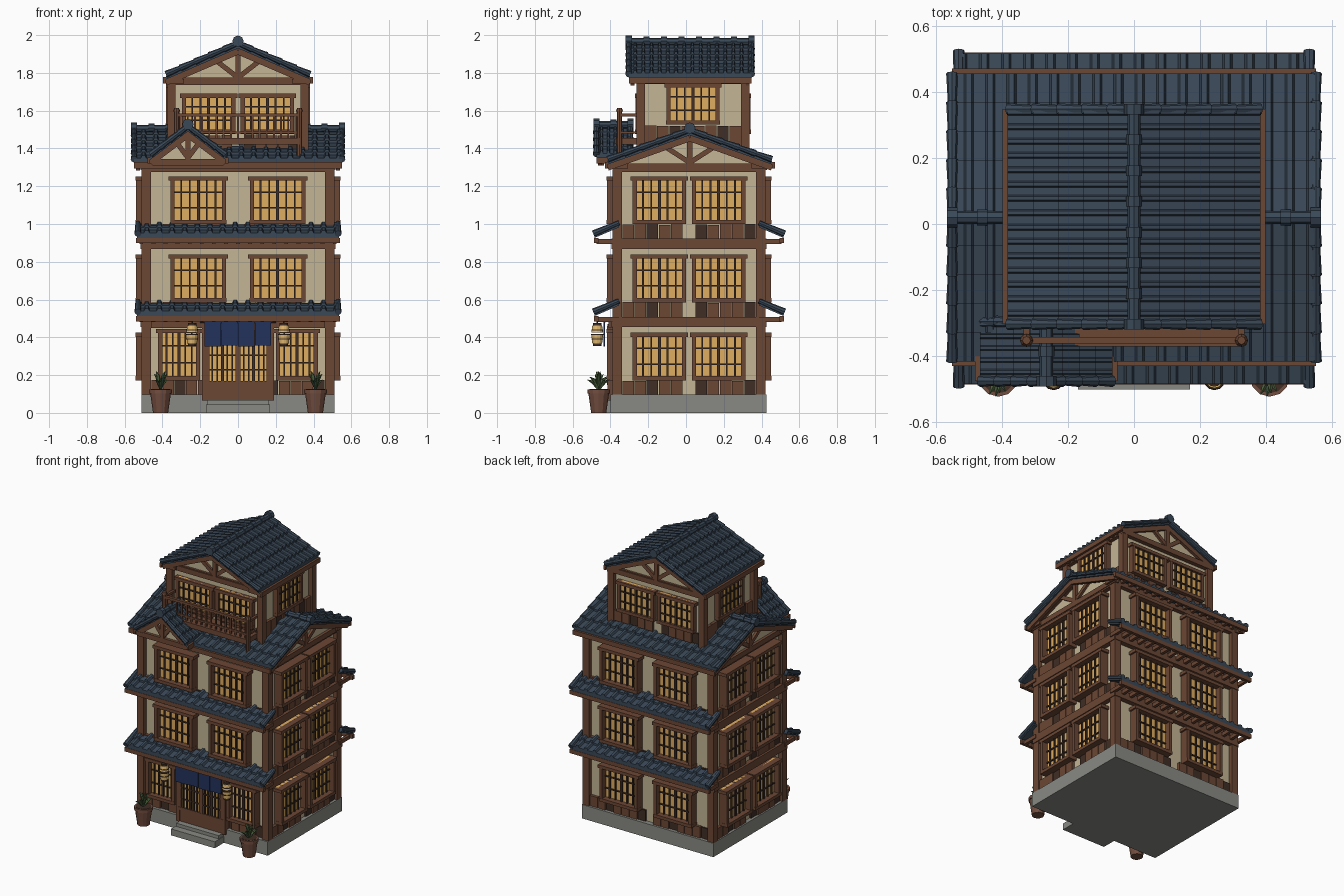
import bpy, bmesh, math, random
from mathutils import Matrix, Vector

if "Cube" in bpy.data.objects:
    bpy.data.objects.remove(bpy.data.objects["Cube"], do_unlink=True)
random.seed(4)
T, ID = Matrix.Translation, Matrix.Identity(4)
CY = 0.016  # centre of the main body in y

COLOURS = {
    "slate_blue_tile": (0.042, 0.065, 0.095), "brown_wood": (0.15, 0.063, 0.035),
    "dark_wood": (0.05, 0.027, 0.018), "cream_plaster": (0.55, 0.46, 0.30),
    "warm_window": (0.74, 0.42, 0.12), "grey_stone": (0.25, 0.25, 0.23),
    "indigo_cloth": (0.016, 0.032, 0.105), "terracotta": (0.17, 0.075, 0.05),
    "leaf_green": (0.07, 0.12, 0.045), "lantern_paper": (0.78, 0.50, 0.17)}
TILE, WOOD, DARK, PLASTER, GLOW, STONE, CLOTH, CLAY, LEAF, PAPER = COLOURS
parts = {}


def mesh_of(name, mat):
    return parts.setdefault(name, (bmesh.new(), mat))[0]


def turn(a):
    return Matrix.Rotation(math.radians(a), 4, 'Z')


def box(name, mat, x, y, z, F=ID):
    c = T([(r[0] + r[1]) / 2 for r in (x, y, z)])
    s = Matrix.Diagonal([abs(r[1] - r[0]) for r in (x, y, z)] + [1])
    bmesh.ops.create_cube(mesh_of(name, mat), size=1, matrix=F @ c @ s)


def beam(name, mat, p, q, w, d, F=ID):
    p, q = Vector(p), Vector(q)
    R = (q - p).to_track_quat('X', 'Z').to_matrix().to_4x4()
    S = Matrix.Diagonal(((q - p).length, w, d, 1))
    bmesh.ops.create_cube(mesh_of(name, mat), size=1, matrix=F @ T((p + q) / 2) @ R @ S)


def rod(name, mat, p, q, r0, r1, F=ID, n=8):
    p, q = Vector(p), Vector(q)
    R = (q - p).to_track_quat('Z', 'Y').to_matrix().to_4x4()
    bmesh.ops.create_cone(mesh_of(name, mat), cap_ends=True, segments=n, radius1=r0,
                          radius2=r1, depth=(q - p).length, matrix=F @ T((p + q) / 2) @ R)


def prism(name, mat, pts, x, F=ID):
    bm = mesh_of(name, mat)
    a, b = [[bm.verts.new(F @ Vector((xx, *p))) for p in pts] for xx in x]
    bm.faces.new(a)
    bm.faces.new(b[::-1])
    for i in range(len(pts)):
        j = (i + 1) % len(pts)
        bm.faces.new((a[i], b[i], b[j], a[j]))


def tiles(name, F, x, y, z, cols, rows):
    """Stepped courses of ribbed tiles running down one slope."""
    bm = mesh_of(name, TILE)
    pitch = (x[1] - x[0]) / cols
    prof = [(x[0] + (c + f) * pitch, h) for c in range(cols)
            for f, h in ((0, 0), (.55, 0), (.65, .014), (.9, .014))] + [(x[1], 0)]
    out = F.to_3x3() @ Vector((0, math.copysign(1, y[1] - y[0]), 1))

    def line(t, lift, rib):
        yy, zz = y[0] + (y[1] - y[0]) * t, z[0] + (z[1] - z[0]) * t + lift
        return [F @ Vector((px, yy, zz + h * rib)) for px, h in prof]

    for k in range(rows):
        up, lo, lip = line(k / rows, 0, 1), line((k + 1) / rows, .014, 1), line((k + 1) / rows, -.004, 0)
        for a, b in ((up, lo), (lo, lip)):
            a, b = [bm.verts.new(v) for v in a], [bm.verts.new(v) for v in b]
            for i in range(len(prof) - 1):
                f = bm.faces.new((a[i], a[i + 1], b[i + 1], b[i]))
                f.normal_update()
                if f.normal.dot(out) < 0:
                    f.normal_flip()


def gable_roof(name, F, x, W, zr, ze, cols, rows, walls):
    """Pitched roof with its ridge along local x, plus timber gable ends."""
    at = lambda t: zr + (ze - zr) * t
    for s in (-1, 1):
        tiles(name + "_tiles", F, x, (0, s * W), (zr, ze), cols, rows)
        prism(name + "_deck", TILE, [(0, zr), (s * W, ze), (s * W, ze - .02), (0, zr - .02)], x, F)
        box(name + "_fascia", WOOD, x, (s * W, s * (W + .015)), (ze - .04, ze - .008), F)
        for i in range(cols):
            c = x[0] + (i + .5) * (x[1] - x[0]) / cols
            box(name + "_rafters", WOOD, (c - .01, c + .01), (s * W * .75, s * W), (ze - .04, ze - .018), F)
        for e, inward in ((x[0], 1), (x[1], -1)):
            for k in range(rows):
                a, b = k / rows, (k + 1) / rows
                rod(name + "_edge_caps", TILE, (e, s * W * a, at(a) + .008), (e, s * W * b, at(b) + .008), .013, .018, F)
            e += inward * .02
            beam(name + "_bargeboards", WOOD, (e, 0, zr - .035), (e, s * W, ze - .035), .02, .035, F)
    # Ridge roll with collars and end caps
    rod(name + "_ridge", TILE, (x[0], 0, zr + .014), (x[1], 0, zr + .014), .02, .02, F)
    n = max(2, round((x[1] - x[0]) / .09))
    for i in range(n + 1):
        c, end = x[0] + (x[1] - x[0]) * i / n, i in (0, n)
        rod(name + "_ridge", TILE, (c - .016, 0, zr + .018), (c + .016, 0, zr + .018),
            .03 if end else .024, .03 if end else .024, F)
    # Plaster infill and truss
    for w in walls:
        o = math.copysign(1, w)
        prism(name + "_gable_wall", PLASTER, [(.02 - W, ze - .03), (W - .02, ze - .03), (0, zr - .02)],
              (w - .01, w + .01), F)
        p = (w, w + o * .03)
        box(name + "_truss", WOOD, p, (-W * .94, W * .94), (ze - .05, ze - .015), F)
        box(name + "_truss", WOOD, p, (-.014, .014), (ze - .02, zr - .02), F)
        for s in (-1, 1):
            beam(name + "_truss", WOOD, (w + o * .014, 0, ze - .01),
                 (w + o * .014, s * W * .38, at(.38)), .024, .026, F)
            beam(name + "_truss", WOOD, (w + o * .014, 0, zr - .03),
                 (w + o * .014, s * W * .92, at(.92) - .03), .024, .026, F)


def window(F, c, h, z0, z1, bars=5, rails=2, d=.06):
    x0, x1 = c - h, c + h
    box("window_panes", GLOW, (x0, x1), (-.02, 0), (z0, z1), F)
    for x in (x0, x1):
        box("window_frames", WOOD, (x - .011, x + .011), (-d, 0), (z0, z1), F)
    for z, e in ((z0 + .008, .012), (z1 - .011, .022)):
        box("window_frames", WOOD, (x0 - e, x1 + e), (-d - .002, 0), (z - .011, z + .011), F)
    for i in range(1, bars + 1):
        x, w = x0 + 2 * h * i / (bars + 1), .008 if i == (bars + 1) / 2 else .0045
        box("window_bars", DARK, (x - w, x + w), (-.03, 0), (z0, z1), F)
    for i in range(1, rails + 1):
        z = z0 + (z1 - z0) * i / (rails + 1)
        box("window_bars", DARK, (x0, x1), (-.028, 0), (z - .004, z + .004), F)


def panels(F, half, z0, z1, gap=0):
    n = round(half * 2 / .062)
    for i in range(n):
        x = -half + (i + .5) * 2 * half / n
        if abs(x) > gap:
            dark, w = i % 4 == 2, half / n - .002
            box("dark_panels" if dark else "wood_panels", DARK if dark else WOOD, (x - w, x + w),
                (-.012 if dark else -.02, .01), (z0, z1 - random.random() * .008), F)


# Stone base, entrance step and main body
box("stone_base", STONE, (-.51, .51), (CY - .415, CY + .41), (0, .097))
box("entrance_step", STONE, (-.17, .17), (-.5, -.39), (0, .045))
box("upper_step", STONE, (-.165, .165), (-.45, -.39), (.04, .068))
box("main_walls", PLASTER, (-.48, .48), (CY - .375, CY + .375), (.09, 1.32))
for sx in (-1, 1):
    for sy in (-1, 1):
        px, py = sx * .485, CY + sy * .38
        box("corner_posts", WOOD, (px - .025, px + .025), (py - .025, py + .025), (.095, 1.31))

# Three storeys on four sides
for a, off, half, c, h in ((0, .375, .46, .21, .136), (90, .48, .355, .157, .13),
                           (180, .375, .46, .21, .136), (270, .48, .355, .157, .13)):
    F = T((0, CY, 0)) @ turn(a) @ T((0, -off, 0))
    for k in range(3):
        z, shop = .175 + k * .4135, a == 0 and k == 0
        panels(F, half, z - .08, z, .18 if shop else 0)
        for s in (-1, 1):
            if shop:
                window(F, s * .312, .1, z, .445, 5)
            else:
                window(F, s * c, h, z, z + .25)
        if k:
            box("floor_beams", WOOD, (-half - .05, half + .05), (-.035, 0), (z - .135, z - .08), F)
    box("floor_beams", WOOD, (-half - .05, half + .05), (-.03, 0), (1.275, 1.31), F)

# Pent roofs over the first two storeys, front and back
for a in (0, 180):
    for zb in (.525, .9385):
        F = T((0, CY, 0)) @ turn(a) @ T((0, 0, zb))
        tiles("pent_roof_tiles", F, (-.535, .535), (-.375, -.5), (.058, 0), 16, 2)
        prism("pent_roof_deck", TILE, [(-.37, .056), (-.5, -.002), (-.5, -.012), (-.37, .044)], (-.535, .535), F)
        for s in (-1, 1):
            rod("pent_roof_caps", TILE, (s * .53, -.37, .068), (s * .53, -.507, .01), .013, .018, F)
        box("pent_fascia", WOOD, (-.54, .54), (-.502, -.48), (-.04, -.012), F)
        for i in range(17):
            x = -.512 + i * .064
            box("pent_rafters", WOOD, (x - .01, x + .01), (-.49, -.37), (-.044, -.018), F)

# Roofs
gable_roof("main_roof", T((0, .02, 0)), (-.55, .55), .435, 1.49, 1.335, 17, 5, (-.485, .485))
gable_roof("top_roof", T((0, .022, 0)) @ turn(90), (-.325, .325), .382, 1.95, 1.785, 15, 5, (-.255, .285))
gable_roof("dormer_roof", T((-.265, -.385, 0)) @ turn(90), (-.09, .09), .2, 1.51, 1.36, 5, 4, (-.05,))

# Top storey
box("top_walls", PLASTER, (-.345, .345), (-.233, .307), (1.33, 1.78))
for sx in (-.352, .352):
    for y in (-.24, .313):
        box("top_posts", WOOD, (sx - .022, sx + .022), (y - .022, y + .022), (1.33, 1.77))
for a, off, half in ((0, .27, .33), (90, .345, .255), (180, .27, .33), (270, .345, .255)):
    F = T((0, .037, 0)) @ turn(a) @ T((0, -off, 0))
    side = a % 180 == 90
    for c in (0,) if side else (-.155, .155):
        window(F, c, .13, *((1.53, 1.745) if side else (1.48, 1.69)), d=.035)
    panels(F, half, 1.4, 1.525 if side else 1.475)
    box("top_beams", WOOD, (-half - .04, half + .04), (-.025, 0), (1.74, 1.775), F)

# Balcony
box("balcony_deck", WOOD, (-.325, .325), (-.37, -.23), (1.42, 1.455))
box("balcony_rail", WOOD, (-.335, .335), (-.362, -.342), (1.568, 1.586))
box("balcony_rail", WOOD, (-.32, .32), (-.358, -.346), (1.478, 1.49))
for i in range(17):
    x = -.304 + i * .038
    box("balcony_balusters", WOOD, (x - .005, x + .005), (-.357, -.347), (1.45, 1.57))
for s in (-.325, .325):
    rod("balcony_posts", WOOD, (s, -.352, 1.36), (s, -.352, 1.6), .014, .014)
    rod("balcony_posts", WOOD, (s, -.352, 1.595), (s, -.352, 1.615), .02, .012)
    box("balcony_rail", WOOD, (s - .009, s + .009), (-.352, -.24), (1.568, 1.584))
    box("balcony_rail", WOOD, (s - .006, s + .006), (-.352, -.24), (1.478, 1.49))

# Sliding entrance doors and shop curtain
box("door_panel", WOOD, (-.17, .17), (-.41, -.35), (.065, .155))
F = T((0, -.385, 0))
for s in (-1, 1):
    window(F, s * .083, .08, .15, .46, 5, 3, .03)
    box("door_posts", WOOD, (s * .165, s * .19), (-.415, -.35), (.065, .47))
box("door_lintel", WOOD, (-.46, .46), (-.41, -.35), (.45, .5))
rod("curtain_rod", WOOD, (-.2, -.432, .485), (.2, -.432, .485), .008, .008)
for i in range(4):
    x = -.178 + i * .089
    box("shop_curtain", CLOTH, (x + .001, x + .087), (-.438, -.43), (.352 + .004 * (i % 2), .488))

# Lanterns and potted plants
for s in (-1, 1):
    x, y = s * .243, -.47
    for p, q in ((.01, 1), (.0, -1)):
        zc = .415 + p
        rod("lantern_shades", PAPER, (x, y, zc), (x, y, .415 + q * .048), .031, .026, n=12)
    for z, r in ((.362, .022), (.39, .0315), (.415, .0325), (.44, .0315), (.468, .022)):
        t = .008 if r < .03 else .0025
        rod("lantern_rings", DARK, (x, y, z - t), (x, y, z + t), r, r, n=12)
    rod("lantern_hooks", DARK, (x, y, .47), (x, y, .5), .004, .004)
    x, y = s * .41, -.462
    rod("plant_pots", CLAY, (x, y, 0), (x, y, .105), .04, .055, n=12)
    rod("plant_pots", CLAY, (x, y, .103), (x, y, .125), .06, .06, n=12)
    rod("pot_soil", DARK, (x, y, .12), (x, y, .127), .05, .05, n=12)
    for i in range(16):
        a, r, top = i * 2.4, .025 + .035 * (i % 4) / 3, .22 - .045 * (i % 4) / 3
        d = Vector((math.cos(a), math.sin(a), 0))
        base = Vector((x, y, .12))
        mid = base + d * r * .5 + Vector((0, 0, (top - .12) * .75))
        rod("plant_leaves", LEAF, base, mid, .004, .009, n=4)
        rod("plant_leaves", LEAF, mid, Vector((x, y, top)) + d * r, .009, .001, n=4)

# Materials and objects
mats = {}
for name, rgb in COLOURS.items():
    m = mats[name] = bpy.data.materials.new(name)
    m.use_nodes = True
    m.diffuse_color = (*rgb, 1)
    m.node_tree.nodes["Principled BSDF"].inputs["Base Color"].default_value = (*rgb, 1)
for name, (bm, mat) in parts.items():
    if not name.endswith("tiles"):
        bmesh.ops.recalc_face_normals(bm, faces=bm.faces[:])
    me = bpy.data.meshes.new(name)
    bm.to_mesh(me)
    bm.free()
    me.materials.append(mats[mat])
    bpy.context.scene.collection.objects.link(bpy.data.objects.new(name, me))
